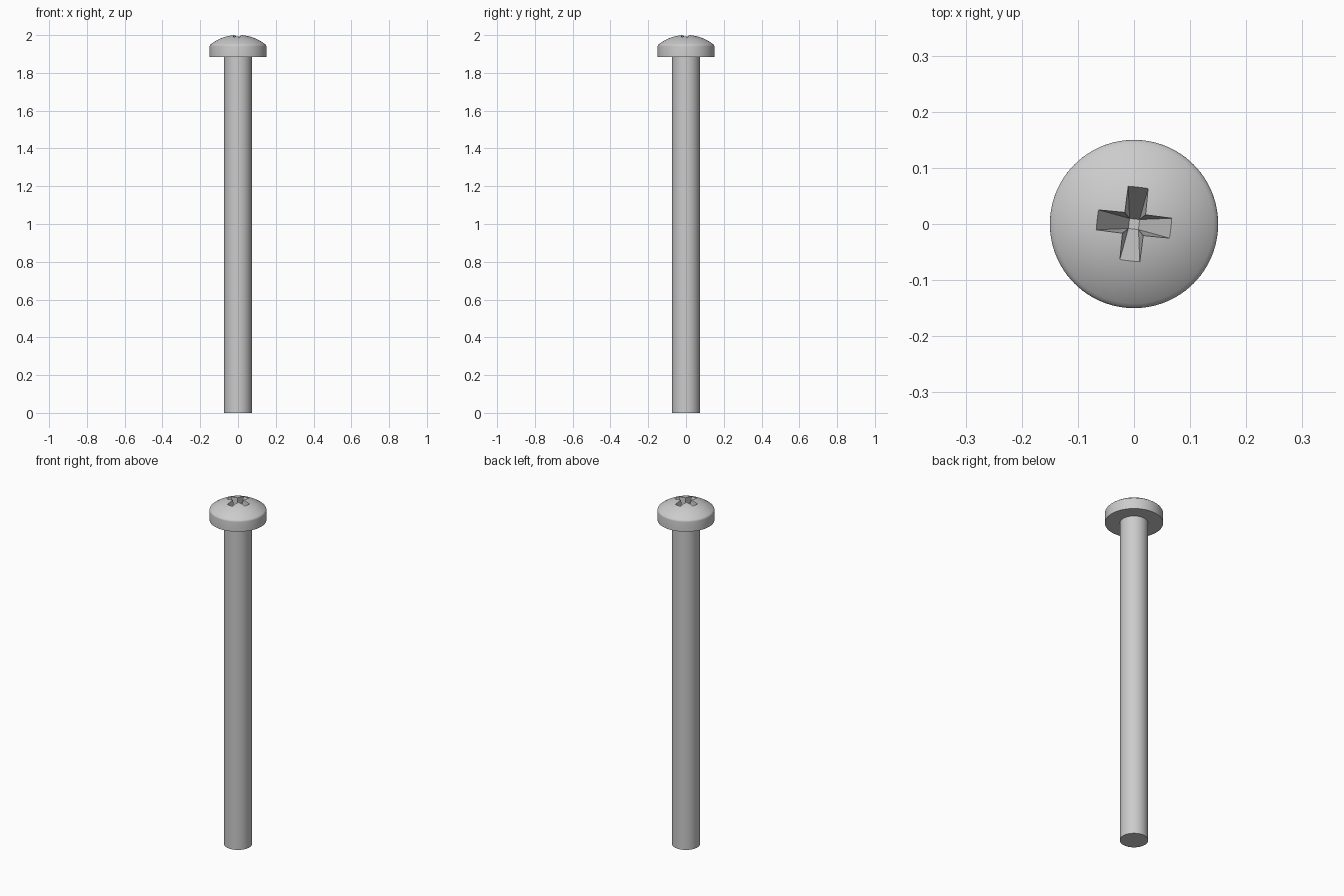
import bpy, bmesh, math
from mathutils import Matrix, Vector

if "Cube" in bpy.data.objects:
    bpy.data.objects.remove(bpy.data.objects["Cube"], do_unlink=True)

# Single plain metal colour
steel = bpy.data.materials.new("steel_grey")
steel.use_nodes = True
colour = (0.6, 0.6, 0.6, 1)
steel.diffuse_color = colour
steel.node_tree.nodes["Principled BSDF"].inputs["Base Color"].default_value = colour


def finish(name, bm):
    bmesh.ops.remove_doubles(bm, verts=bm.verts, dist=1e-5)
    bmesh.ops.recalc_face_normals(bm, faces=bm.faces)
    mesh = bpy.data.meshes.new(name)
    bm.to_mesh(mesh)
    bm.free()
    mesh.materials.append(steel)
    ob = bpy.data.objects.new(name, mesh)
    bpy.context.collection.objects.link(ob)
    return ob


def lathe(name, profile, steps=96):
    bm = bmesh.new()
    verts = [bm.verts.new((r, 0, z)) for r, z in profile]
    edges = [bm.edges.new(pair) for pair in zip(verts, verts[1:])]
    bmesh.ops.spin(bm, geom=verts + edges, cent=(0, 0, 0), axis=(0, 0, 1),
                   angle=math.tau, steps=steps, use_merge=True)
    return finish(name, bm)


def smooth(ob):
    bpy.ops.object.select_all(action="DESELECT")
    ob.select_set(True)
    bpy.context.view_layer.objects.active = ob
    bpy.ops.object.shade_smooth_by_angle(angle=math.radians(30))


# Plain cylindrical shaft, ending just inside the head
shaft = lathe("shaft", [(0, 0), (0.073, 0), (0.073, 1.89), (0, 1.89)])
smooth(shaft)

# Domed head: flat underside, straight rim, rounded shoulder, shallow dome
apex, radius, edge = 2.001, 0.235, 0.142
dome = []
for i in range(13):
    r = edge * (1 - i / 12)
    dome.append((r, apex - radius + math.sqrt(radius ** 2 - r ** 2)))
shoulder = [(0.15, 1.941), (0.1493, 1.945), (0.147, 1.949)]
head = lathe("head", [(0, 1.885), (0.15, 1.885)] + shoulder + dome)

# Tapered cross recess: a plus outline narrowing to a small square floor
top, floor = 2.02, 1.895
length, width, small = 0.083, 0.0205, 0.009
bm = bmesh.new()
outline, base = [], []
for k in range(4):
    turn = Matrix.Rotation(math.radians(90 * k - 6.5), 3, "Z")
    arm = [(length, -width, top), (length, width, top), (width, width, top)]
    outline.append([bm.verts.new(turn @ Vector(p)) for p in arm])
    base.append(bm.verts.new(turn @ Vector((small, small, floor))))
for k in range(4):
    a, b, c = outline[k]
    bm.faces.new((a, b, base[k], base[k - 1]))
    bm.faces.new((b, c, base[k]))
    bm.faces.new((c, outline[(k + 1) % 4][0], base[k]))
bm.faces.new(base)
bm.faces.new([v for arm in outline for v in arm])
cutter = finish("recess_cutter", bm)
cutter.hide_render = True

cut = head.modifiers.new("recess", "BOOLEAN")
cut.operation = "DIFFERENCE"
cut.solver = "EXACT"
cut.object = cutter
bpy.context.view_layer.objects.active = head
bpy.ops.object.modifier_apply(modifier=cut.name)
bpy.data.objects.remove(cutter, do_unlink=True)
smooth(head)
